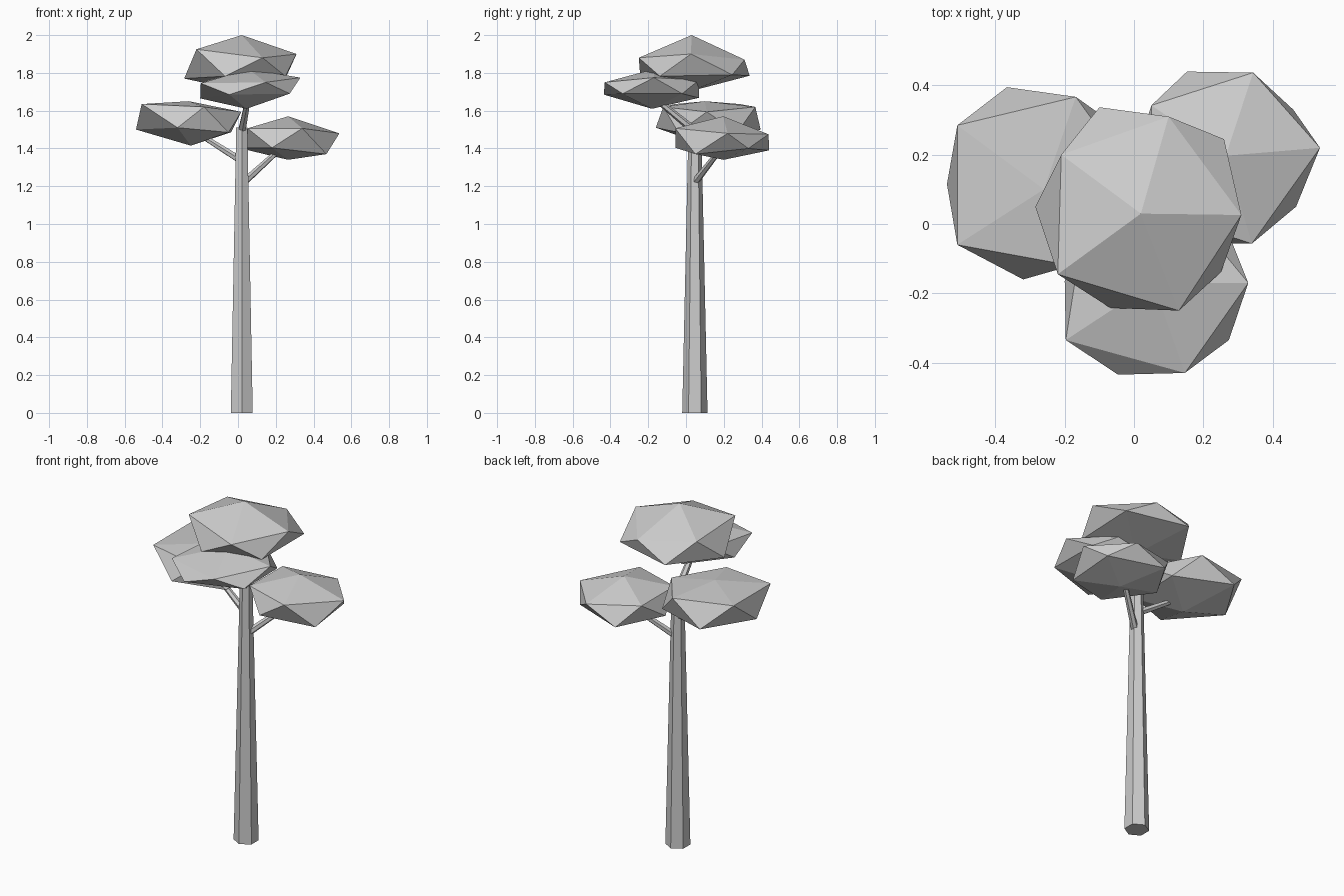
import bpy, math
from mathutils import Vector


def limb(name, start, end, r1, r2, sides=6, spin=0.0):
    """Flat-sided tapered limb between two points."""
    a, b = Vector(start), Vector(end)
    d = b - a
    bpy.ops.mesh.primitive_cone_add(vertices=sides, radius1=r1, radius2=r2,
                                    depth=d.length, location=(a + b) / 2)
    ob = bpy.context.object
    ob.name = name
    ob.rotation_mode = 'QUATERNION'
    ob.rotation_quaternion = Vector((0, 0, 1)).rotation_difference(d)
    return ob


def clump(name, center, radii, corners):
    """Flattened icosahedron; the nearest corner is pulled to each given point."""
    bpy.ops.mesh.primitive_ico_sphere_add(subdivisions=1, radius=1, location=center)
    ob = bpy.context.object
    ob.name = name
    c = Vector(center)
    for v in ob.data.vertices:
        v.co = Vector(v.co[i] * radii[i] for i in range(3))
    rest = [v.co.copy() for v in ob.data.vertices]
    for p in corners:
        q = Vector(p) - c
        i = min(range(len(rest)), key=lambda k: (rest[k] - q).length)
        ob.data.vertices[i].co = q
    return ob


# Trunk: tapered hexagon with corners facing front and back
limb("trunk", (0.02, 0.047, 0), (0.02, 0.047, 1.51), 0.067, 0.034)

# Branches reaching into the foliage
limb("branch_right", (0.035, 0.05, 1.225), (0.26, 0.21, 1.43), 0.02, 0.013)
limb("branch_left", (0.01, 0.05, 1.34), (-0.26, 0.11, 1.51), 0.02, 0.013)
limb("branch_front", (0.02, 0.05, 1.49), (0.055, -0.17, 1.67), 0.022, 0.015)

# Foliage clumps
clump("foliage_top", (0.02, 0.03, 1.845), (0.32, 0.32, 0.14), [
    (0.02, 0.03, 2.0), (0.31, 0.026, 1.90), (0.10, 0.31, 1.87), (-0.21, 0.20, 1.90),
    (-0.22, -0.145, 1.925), (0.13, -0.25, 1.88), (-0.285, 0.05, 1.77),
    (-0.10, 0.337, 1.785), (0.26, 0.245, 1.79)])
clump("foliage_left", (-0.26, 0.11, 1.54), (0.31, 0.31, 0.12), [
    (-0.26, 0.10, 1.65), (-0.51, 0.285, 1.635), (-0.168, 0.367, 1.62),
    (-0.51, -0.06, 1.635), (-0.18, -0.12, 1.62), (-0.367, 0.395, 1.50),
    (-0.54, 0.115, 1.50), (-0.32, -0.16, 1.51), (-0.05, -0.04, 1.485),
    (-0.25, 0.11, 1.415)])
clump("foliage_right", (0.26, 0.19, 1.455), (0.29, 0.29, 0.115), [
    (0.265, 0.197, 1.57), (0.344, 0.437, 1.475), (0.537, 0.22, 1.48),
    (0.153, 0.44, 1.39), (0.46, 0.33, 1.40), (0.468, 0.05, 1.37),
    (0.265, 0.20, 1.34)])
clump("foliage_front", (0.055, -0.17, 1.715), (0.28, 0.28, 0.105), [
    (0.147, -0.43, 1.75), (-0.197, -0.335, 1.745), (0.33, -0.17, 1.775),
    (0.274, -0.335, 1.69), (-0.046, -0.435, 1.685), (-0.20, -0.165, 1.665),
    (0.27, -0.02, 1.69), (0.045, -0.18, 1.61)])
